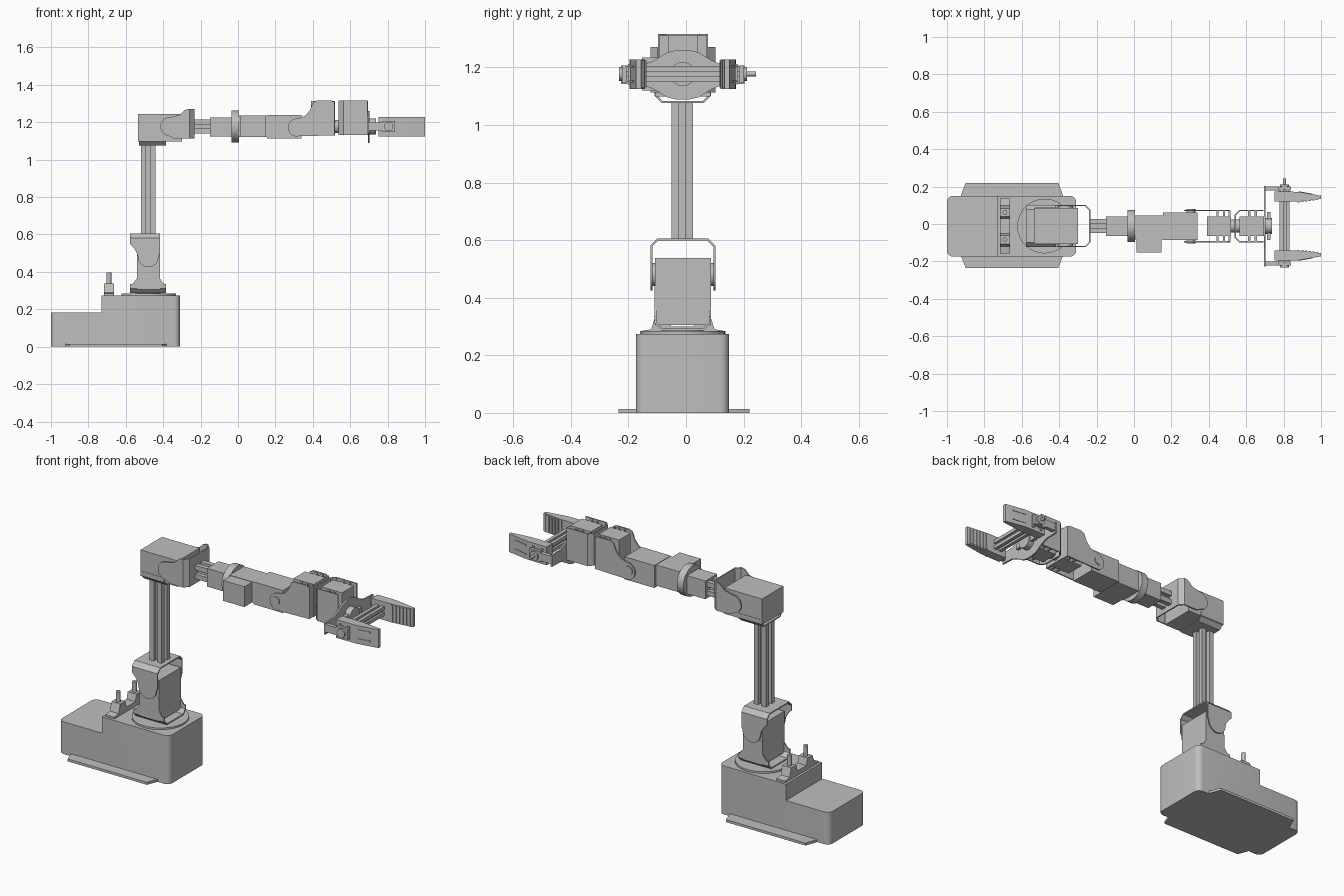
import bpy, bmesh, math
from mathutils import Vector

old = bpy.data.objects.get("Cube")
if old:
    bpy.data.objects.remove(old, do_unlink=True)

grey = bpy.data.materials.new("light_grey")
grey.use_nodes = True
COL = (0.52, 0.52, 0.52, 1)
grey.diffuse_color = COL
grey.node_tree.nodes["Principled BSDF"].inputs["Base Color"].default_value = COL

YC = -0.011   # centre line of the arm
ZC = 1.177    # height of the forearm axis
made = []


def place(axis, p, d):
    """Map a 2D profile point and a depth to 3D for an extrusion axis."""
    return {'x': (d, p[0], p[1]), 'y': (p[0], d, p[1]), 'z': (p[0], p[1], d)}[axis]


def prism(name, axis, pts, a, b):
    bm = bmesh.new()
    f = bm.faces.new([bm.verts.new(place(axis, p, a)) for p in pts])
    new = bmesh.ops.extrude_face_region(bm, geom=[f])['geom']
    move = Vector(place(axis, (0, 0), b - a))
    bmesh.ops.translate(bm, vec=move, verts=[v for v in new if isinstance(v, bmesh.types.BMVert)])
    bmesh.ops.recalc_face_normals(bm, faces=bm.faces)
    me = bpy.data.meshes.new(name)
    bm.to_mesh(me)
    bm.free()
    ob = bpy.data.objects.new(name, me)
    bpy.context.collection.objects.link(ob)
    me.materials.append(grey)
    made.append(ob)
    return ob


def box(name, x0, x1, y0, y1, z0, z1):
    return prism(name, 'z', [(x0, y0), (x1, y0), (x1, y1), (x0, y1)], z0, z1)


def arc(cx, cy, r, a0, a1, n):
    return [(cx + r * math.cos(math.radians(a0 + (a1 - a0) * i / n)),
             cy + r * math.sin(math.radians(a0 + (a1 - a0) * i / n))) for i in range(n + 1)]


def cyl(name, axis, c, r, a, b, n=40):
    return prism(name, axis, arc(c[0], c[1], r, 0, 360, n)[:-1], a, b)


def rounded(x0, x1, y0, y1, r, n=6):
    return (arc(x1 - r, y1 - r, r, 0, 90, n) + arc(x0 + r, y1 - r, r, 90, 180, n)
            + arc(x0 + r, y0 + r, r, 180, 270, n) + arc(x1 - r, y0 + r, r, 270, 360, n))


def u_band(name, axis, w, base, sign, h, a, b, c=0.025, t=0.007):
    """Folded sheet metal: a base strip with bevelled corners and two walls."""
    def half(w, d, c):
        return [(w, h), (w, d + c), (w - c, d)]
    right = half(w, 0, c)
    inner = half(w - t, t, c * 0.85)
    path = right + [(-y, d) for y, d in reversed(right)]
    path += [(-y, d) for y, d in inner] + list(reversed(inner))
    if axis == 'x':
        pts = [(YC + y, base + sign * d) for y, d in path]
    else:
        pts = [(base + sign * d, YC + y) for y, d in path]
    return prism(name, axis, pts, a, b)


def cheeks(name, w, pts, t=0.007):
    for side, s in (("left", 1), ("right", -1)):
        prism(f"{name}_{side}", 'y', pts, YC + s * w, YC + s * (w - t))


def hubs(name, x, z, w, r=0.04, t=0.012):
    for side, s in (("left", 1), ("right", -1)):
        cyl(f"{name}_{side}", 'y', (x, z), r, YC + s * (w - 0.03), YC + s * (w + t), 28)


def slotted_bar(name, axis, c, half, a, b, g=0.011, d=0.022):
    """Square extrusion with a groove along each of its four sides."""
    quarter = [(half, -half), (half, -g), (half - d, -g), (half - d, g), (half, g)]
    pts = []
    for k in range(4):
        for p in quarter:
            for _ in range(k):
                p = (-p[1], p[0])
            pts.append((c[0] + p[0], c[1] + p[1]))
    return prism(name, axis, pts, a, b)


# Base housing: low rear deck and taller front, with a flat foot plate
prism("base_deck", 'z', rounded(-1.0, -0.31, -0.174, 0.15, 0.032), 0, 0.182)
front = [(-0.73, -0.174)] + arc(-0.342, -0.142, 0.032, 270, 360, 6)
front += arc(-0.342, 0.118, 0.032, 0, 90, 6) + [(-0.73, 0.15)]
prism("base_tower", 'z', front, 0.15, 0.274)
prism("foot_plate", 'z', [(-0.925, -0.17), (-0.90, -0.235), (-0.405, -0.235), (-0.38, -0.17),
                          (-0.38, 0.155), (-0.405, 0.22), (-0.90, 0.22), (-0.925, 0.155)], 0, 0.014)

# Cable bracket with two posts
clip = [(0.148, 0.274), (0.148, 0.284), (0.11, 0.29), (0.095, 0.338), (0.05, 0.338), (0.04, 0.30)]
clip_pts = [(YC + y, z) for y, z in clip] + [(YC - y, z) for y, z in reversed(clip)]
prism("cable_bracket", 'x', clip_pts, -0.717, -0.662)
for s in (1, -1):
    cyl("cable_post", 'z', (-0.69, YC + s * 0.073), 0.0125, 0.33, 0.396, 16)

# Turntable and shoulder
cyl("turntable", 'z', (-0.478, YC), 0.146, 0.274, 0.284, 56)
cyl("turntable_hub", 'z', (-0.478, YC), 0.07, 0.284, 0.292)
u_band("shoulder_lower_bracket", 'x', 0.098, 0.286, 1, 0.05, -0.577, -0.385)
cheeks("shoulder_lower_cheek", 0.098, [(-0.577, 0.31), (-0.385, 0.31), (-0.39, 0.325), (-0.417, 0.365),
                                      (-0.417, 0.44), (-0.54, 0.44), (-0.54, 0.365), (-0.572, 0.325)])
box("shoulder_servo", -0.54, -0.417, YC - 0.097, YC + 0.097, 0.305, 0.538)
u_band("shoulder_upper_bracket", 'x', 0.113, 0.606, -1, 0.06, -0.577, -0.417)
cheeks("shoulder_upper_cheek", 0.113, [(-0.417, 0.58), (-0.577, 0.58), (-0.577, 0.55), (-0.555, 0.525),
                                      (-0.54, 0.50)] + arc(-0.48, 0.48, 0.055, 180, 360, 14)
       + [(-0.417, 0.50)])
hubs("shoulder_hub", -0.48, 0.48, 0.098)

# Upright post
slotted_bar("upright_post", 'z', (-0.48, -0.013), 0.038, 0.602, 1.08)

# Elbow
u_band("elbow_lower_bracket", 'x', 0.098, 1.076, 1, 0.05, -0.53, -0.385)
box("elbow_servo", -0.535, -0.30, YC - 0.096, YC + 0.096, 1.098, 1.244)
u_band("elbow_bracket", 'z', 0.113, -0.233, -1, 0.04, 1.112, 1.27)
cheeks("elbow_cheek", 0.113, [(-0.265, 1.112), (-0.265, 1.27), (-0.285, 1.265), (-0.31, 1.24), (-0.35, 1.23)]
       + arc(-0.365, ZC, 0.05, 100, 260, 12) + [(-0.34, 1.112)])
hubs("elbow_hub", -0.365, ZC, 0.098)

# Forearm bar, collar and roll flange
slotted_bar("forearm_bar", 'x', (YC, ZC), 0.038, -0.238, -0.14)
box("forearm_sleeve", -0.15, -0.03, YC - 0.052, YC + 0.052, 1.123, 1.226)
cyl("roll_flange", 'x', (YC, ZC), 0.085, -0.035, 0.006, 48)

# Wrist housing with a servo hanging on its right
box("wrist_housing_rear", 0.005, 0.16, YC - 0.072, YC + 0.056, 1.12, 1.237)
box("wrist_housing", 0.155, 0.34, YC - 0.074, YC + 0.073, 1.113, 1.24)
box("roll_servo", 0.013, 0.146, -0.152, -0.07, 1.12, 1.235)

# Wrist pitch bracket: shaped cheeks around a servo
cheeks("pitch_cheek", 0.087, arc(0.315, 1.172, 0.048, 100, 260, 14)
       + [(0.515, 1.13), (0.515, 1.30), (0.50, 1.315), (0.42, 1.315), (0.40, 1.305), (0.385, 1.265),
          (0.36, 1.235), (0.335, 1.225)])
hubs("pitch_hub", 0.305, ZC, 0.08, 0.025)
box("pitch_servo", 0.39, 0.518, YC - 0.052, YC + 0.052, 1.13, 1.313)
box("pitch_back_plate", 0.505, 0.515, YC - 0.086, YC + 0.086, 1.13, 1.31)
for x in (0.44, 0.475):
    box("pitch_rib", x, x + 0.012, YC - 0.085, YC + 0.085, 1.135, 1.31)
cyl("wrist_joint", 'x', (YC, ZC), 0.035, 0.51, 0.57)

# Gripper servo block
u_band("gripper_bracket", 'z', 0.087, 0.538, 1, 0.155, 1.133, 1.315)
box("gripper_servo", 0.565, 0.695, YC - 0.052, YC + 0.052, 1.133, 1.313)
for x in (0.61, 0.645):
    box("gripper_rib", x, x + 0.012, YC - 0.085, YC + 0.085, 1.14, 1.31)

# Gripper back plate: wide middle that narrows to two arms
q = [(0.215, 0.032), (0.14, 0.034), (0.10, 0.05), (0.055, 0.078), (0.02, 0.086)]
top = q + [(-y, z) for y, z in reversed(q)]
outline = [(YC + y, ZC - 0.003 + z) for y, z in top] + [(YC + y, ZC - 0.003 - z) for y, z in reversed(top)]
prism("gripper_plate", 'x', outline, 0.695, 0.704)
cyl("gripper_horn", 'x', (YC, ZC), 0.042, 0.70, 0.738)
for s in (1, -1):
    box("crank_arm", 0.712, 0.73, YC + s * 0.03, YC + s * 0.075, 1.16, 1.195)
    box("side_arm", 0.70, 0.79, YC + s * 0.19, YC + s * 0.212, 1.155, 1.198)
    box("rail_end", 0.77, 0.84, YC + s * 0.195, YC + s * 0.212, 1.148, 1.207)
    cyl("rail_cap", 'y', (0.805, ZC), 0.025, YC + s * 0.21, YC + s * 0.222, 20)

# Cross rail and drive screw
slotted_bar("cross_rail", 'y', (0.805, ZC), 0.026, YC - 0.20, YC + 0.20, 0.007, 0.012)
cyl("screw_tip", 'y', (0.805, ZC), 0.008, 0.18, 0.243, 16)

# Fingers: tapered pads, raised outer strips and gripping ribs
for side, s in (("left", 1), ("right", -1)):
    pts = [(0.75, 0.131), (0.88, 0.131), (1.0, 0.145), (1.0, 0.162), (0.88, 0.183), (0.75, 0.185)]
    prism(f"finger_{side}", 'z', [(x, YC + s * y) for x, y in pts], 1.125, 1.228)
    for z in (1.148, 1.199):
        strip = [(0.88, 0.18), (0.955, 0.167), (0.955, 0.173), (0.88, 0.186)]
        prism("finger_strip", 'z', [(x, YC + s * y) for x, y in strip], z, z + 0.008)
    for i in range(6):
        x = 0.875 + i * 0.02
        y = 0.131 + max(0, x - 0.88) * 0.117
        box("grip_rib", x, x + 0.01, YC + s * (y - 0.004), YC + s * (y + 0.004), 1.13, 1.223)
    for x in (0.772, 0.826):
        box("finger_clamp", x, x + 0.012, YC + s * 0.183, YC + s * 0.19, 1.14, 1.212)

# Smooth round parts, keep edges sharp
bpy.ops.object.select_all(action='DESELECT')
for ob in made:
    ob.select_set(True)
bpy.context.view_layer.objects.active = made[0]
bpy.ops.object.shade_smooth_by_angle(angle=math.radians(30))
